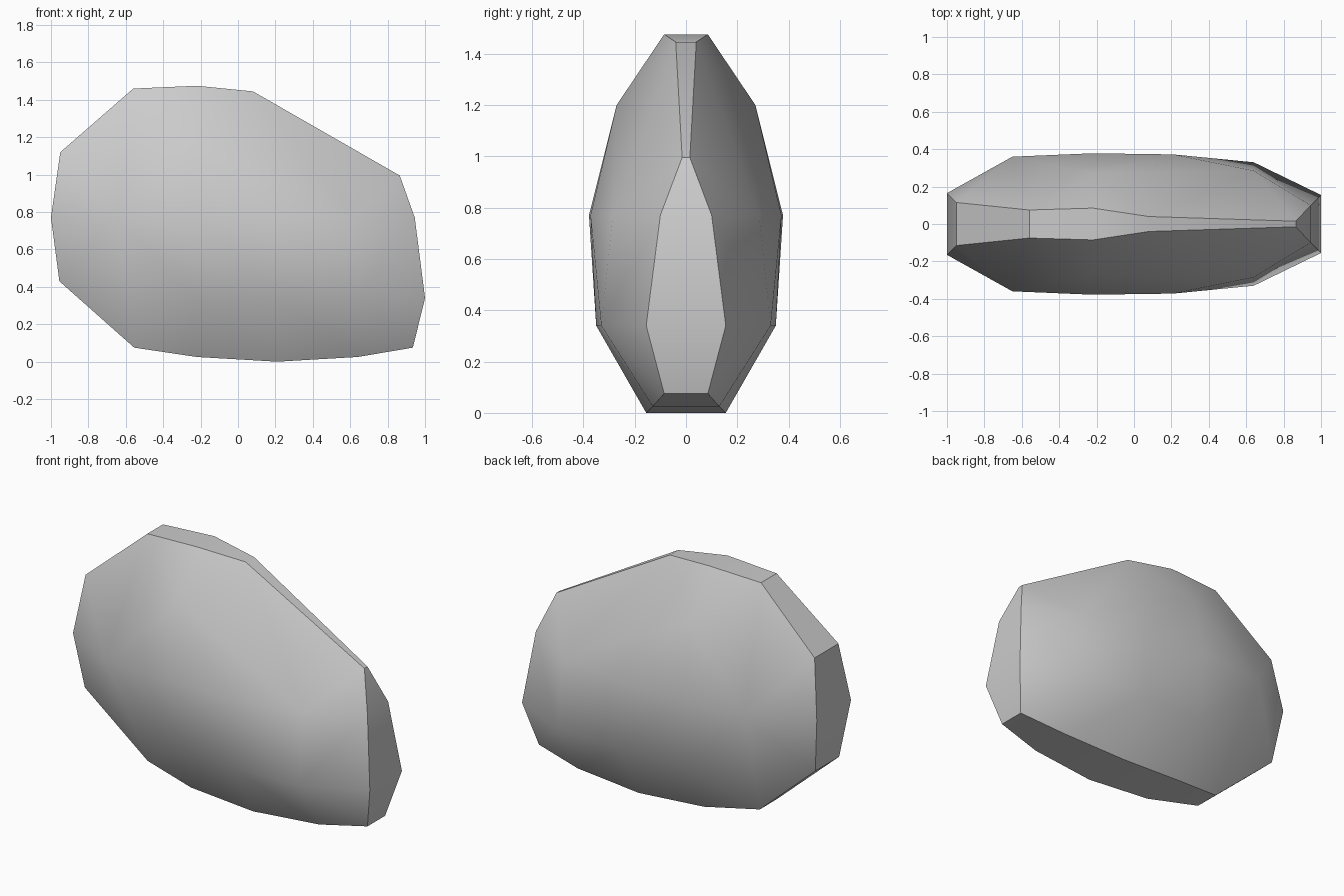
import bpy, bmesh, math

cube = bpy.data.objects.get("Cube")
if cube:
    bpy.data.objects.remove(cube, do_unlink=True)

# Rim outline, clockwise from the far left: x, z, half thickness
RIM = [(-1, .77, .165), (-.95, 1.12, .115), (-.56, 1.46, .075), (-.22, 1.475, .085),
       (.08, 1.445, .04), (.865, .995, .015), (.945, .77, .10), (1, .34, .155),
       (.935, .075, .085), (.64, .025, .13), (.21, 0, .155), (-.22, .025, .14),
       (-.555, .075, .08), (-.955, .43, .115)]

# Bulging points inside the outline (indices 14 to 21)
BULGE = [(-.65, .77, .36), (-.22, 1.2, .27), (-.22, .77, .378), (-.22, .34, .34),
         (.21, .77, .372), (.21, .34, .35), (.64, .77, .285), (.64, .34, .33)]

# Facets of one broad side
FACETS = [(0, 14, 1), (1, 14, 2), (2, 14, 15), (2, 15, 3), (14, 16, 15), (3, 15, 4),
          (4, 15, 20), (4, 20, 5), (15, 16, 18), (15, 18, 20), (5, 20, 6),
          (6, 20, 21, 7), (7, 21, 8), (8, 21, 9), (9, 21, 19, 10), (10, 19, 17, 11),
          (11, 17, 12), (12, 17, 14), (12, 14, 13), (13, 14, 0), (14, 17, 16),
          (16, 17, 19, 18), (18, 19, 21), (18, 21, 20)]

bm = bmesh.new()

# Both broad sides, mirrored across y
sides = []
for s in (-1, 1):
    vs = [bm.verts.new((x, s * y, z)) for x, z, y in RIM + BULGE]
    for f in FACETS:
        bm.faces.new([vs[i] for i in f])
    sides.append(vs)

# Narrow band joining the sides
front, back = sides
n = len(RIM)
band = set()
for i in range(n):
    j = (i + 1) % n
    band.add(bm.faces.new((front[i], front[j], back[j], back[i])))

bmesh.ops.recalc_face_normals(bm, faces=bm.faces[:])

# Smooth sides, crisp edges around and across the band
for f in bm.faces:
    f.smooth = True
for e in bm.edges:
    if any(f in band for f in e.link_faces) and e.calc_face_angle(0) > math.radians(30):
        e.smooth = False

mesh = bpy.data.meshes.new("stone")
bm.to_mesh(mesh)
bm.free()
stone = bpy.data.objects.new("stone", mesh)
bpy.context.collection.objects.link(stone)

# Plain grey
grey = bpy.data.materials.new("stone grey")
grey.use_nodes = True
colour = (.6, .6, .6, 1)
grey.diffuse_color = colour
grey.node_tree.nodes["Principled BSDF"].inputs["Base Color"].default_value = colour
mesh.materials.append(grey)
